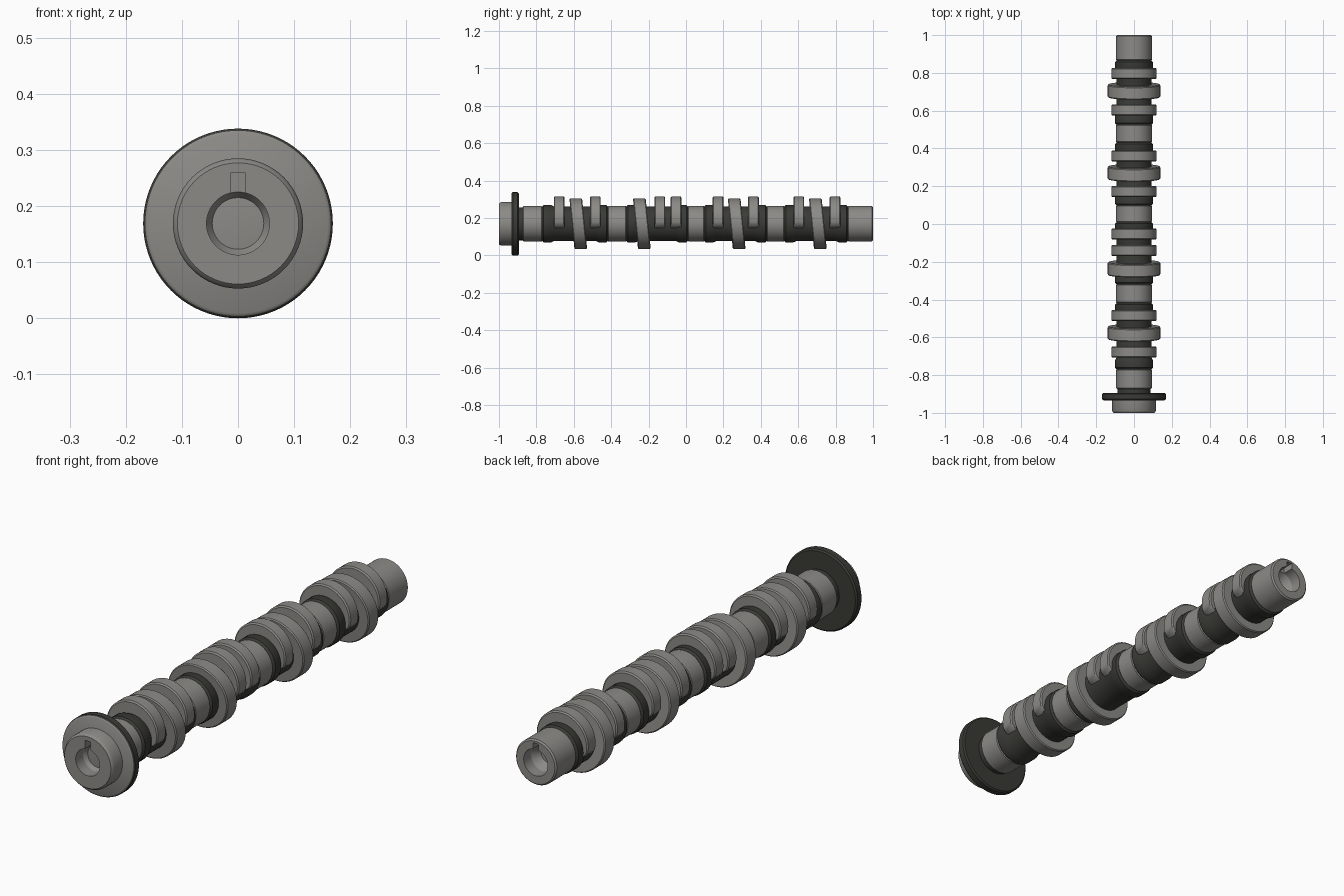
import bpy, bmesh, math

if "Cube" in bpy.data.objects:
    bpy.data.objects.remove(bpy.data.objects["Cube"])

ZC = 0.169  # height of the shaft axis


def material(name, rgb):
    m = bpy.data.materials.new(name)
    m.diffuse_color = (*rgb, 1)
    m.use_nodes = True
    m.node_tree.nodes["Principled BSDF"].inputs["Base Color"].default_value = m.diffuse_color
    return m


STEEL = material("machined steel", (0.26, 0.255, 0.24))
DARK = material("dark cast iron", (0.042, 0.044, 0.036))


def circle(r=1.0, n=64):
    return [(r * math.cos(2 * math.pi * i / n), r * math.sin(2 * math.pi * i / n)) for i in range(n)]


def loft(name, outline, stations, mats, bands=None, shear=0.0):
    """Sweep an x/z outline along y; stations are (y, scale), bands give a material per span and cap."""
    bm = bmesh.new()
    rings = [[bm.verts.new((x * s, y + shear * z * s, ZC + z * s)) for x, z in outline]
             for y, s in stations]
    n = len(outline)
    bands = bands or [0] * (len(stations) + 1)
    bm.faces.new(rings[0]).material_index = bands[0]
    for k, (a, b) in enumerate(zip(rings, rings[1:])):
        for i in range(n):
            j = (i + 1) % n
            bm.faces.new((a[i], a[j], b[j], b[i])).material_index = bands[k + 1]
    bm.faces.new(rings[-1]).material_index = bands[-1]
    bmesh.ops.recalc_face_normals(bm, faces=bm.faces)
    me = bpy.data.meshes.new(name)
    bm.to_mesh(me)
    bm.free()
    for m in mats:
        me.materials.append(m)
    ob = bpy.data.objects.new(name, me)
    bpy.context.collection.objects.link(ob)
    return ob


def activate(ob):
    bpy.ops.object.select_all(action='DESELECT')
    ob.select_set(True)
    bpy.context.view_layer.objects.active = ob


def smooth(ob):
    activate(ob)
    bpy.ops.object.shade_smooth_by_angle(angle=math.radians(32))
    return ob


def cut(ob, cutter):
    mod = ob.modifiers.new("cut", 'BOOLEAN')
    mod.operation = 'DIFFERENCE'
    mod.solver = 'EXACT'
    mod.object = cutter
    activate(ob)
    bpy.ops.object.modifier_apply(modifier=mod.name)
    bpy.data.objects.remove(cutter)


def bore(ob, y, inward, key_top):
    """Tapered centre hole with a keyway slot above it."""
    hole = loft("hole_cutter", circle(), [(y - inward * 0.02, 0.056), (y + inward * 0.05, 0.056),
                                          (y + inward * 0.085, 0.034)], [STEEL])
    cut(ob, hole)
    slot = [(-0.013, 0.02), (0.013, 0.02), (0.013, key_top), (-0.013, key_top)]
    cut(ob, loft("slot_cutter", slot, [(y - inward * 0.02, 1), (y + inward * 0.05, 1)], [STEEL]))


# Front collar with bore
collar = loft("front_collar", circle(), [(-1, 0.108), (-0.995, 0.113), (-0.988, 0.116), (-0.91, 0.116)], [STEEL])
bore(collar, -1, 1, 0.09)
smooth(collar)

# Flange: steel front face, dark rim and back
smooth(loft("flange", circle(n=80), [(-0.934, 0.16), (-0.931, 0.165), (-0.926, 0.169), (-0.9, 0.169),
                                     (-0.894, 0.163)], [STEEL, DARK], [0, 0, 1, 1, 1, 1]))
smooth(loft("flange_neck", circle(), [(-0.9, 0.088), (-0.868, 0.088)], [DARK]))

# Bearing journals
for i, (a, b) in enumerate([(-0.874, -0.767), (-0.42, -0.317), (0.008, 0.1), (0.43, 0.528), (0.864, 1.0)]):
    j = loft(f"journal_{i + 1}", circle(), [(a, 0.089), (a + 0.006, 0.095), (b - 0.006, 0.095), (b, 0.089)], [STEEL])
    if i == 4:
        bore(j, 1, -1, 0.08)
    smooth(j)

# Dark core between journals, thicker at both ends
for i, (a, b) in enumerate([(-0.767, -0.42), (-0.317, 0.008), (0.1, 0.43), (0.528, 0.864)]):
    smooth(loft(f"core_{i + 1}", circle(),
                [(a - 0.002, 0.092), (a + 0.006, 0.1), (a + 0.045, 0.1), (a + 0.06, 0.093), (b - 0.06, 0.093),
                 (b - 0.045, 0.1), (b - 0.006, 0.1), (b + 0.002, 0.092)], [DARK]))

# Valve lobes: raised rounded top, sinking into the core below
angles = [math.radians(-14 + 208 * k / 40) for k in range(41)]
lobe = [(0.12 * math.cos(t), 0.028 + 0.118 * math.sin(t)) for t in angles]
lobe += [(-0.105, -0.015), (-0.07, -0.032), (0.07, -0.032), (0.105, -0.015)]
for i, y in enumerate([-0.678, -0.485, -0.14, -0.053, 0.172, 0.36, 0.603, 0.797]):
    smooth(loft(f"valve_lobe_{i + 1}", lobe,
                [(y - 0.029, 0.96), (y - 0.024, 1), (y + 0.024, 1), (y + 0.029, 0.96)], [STEEL]))

# Wide tilted lobes, one per group
for i, y in enumerate([-0.576, -0.236, 0.271, 0.705]):
    smooth(loft(f"tilted_lobe_{i + 1}", [(x * 1.03, z) for x, z in circle(0.135)],
                [(y - 0.034, 0.97), (y - 0.029, 1), (y + 0.029, 1), (y + 0.034, 0.97)], [STEEL], shear=-0.1))
